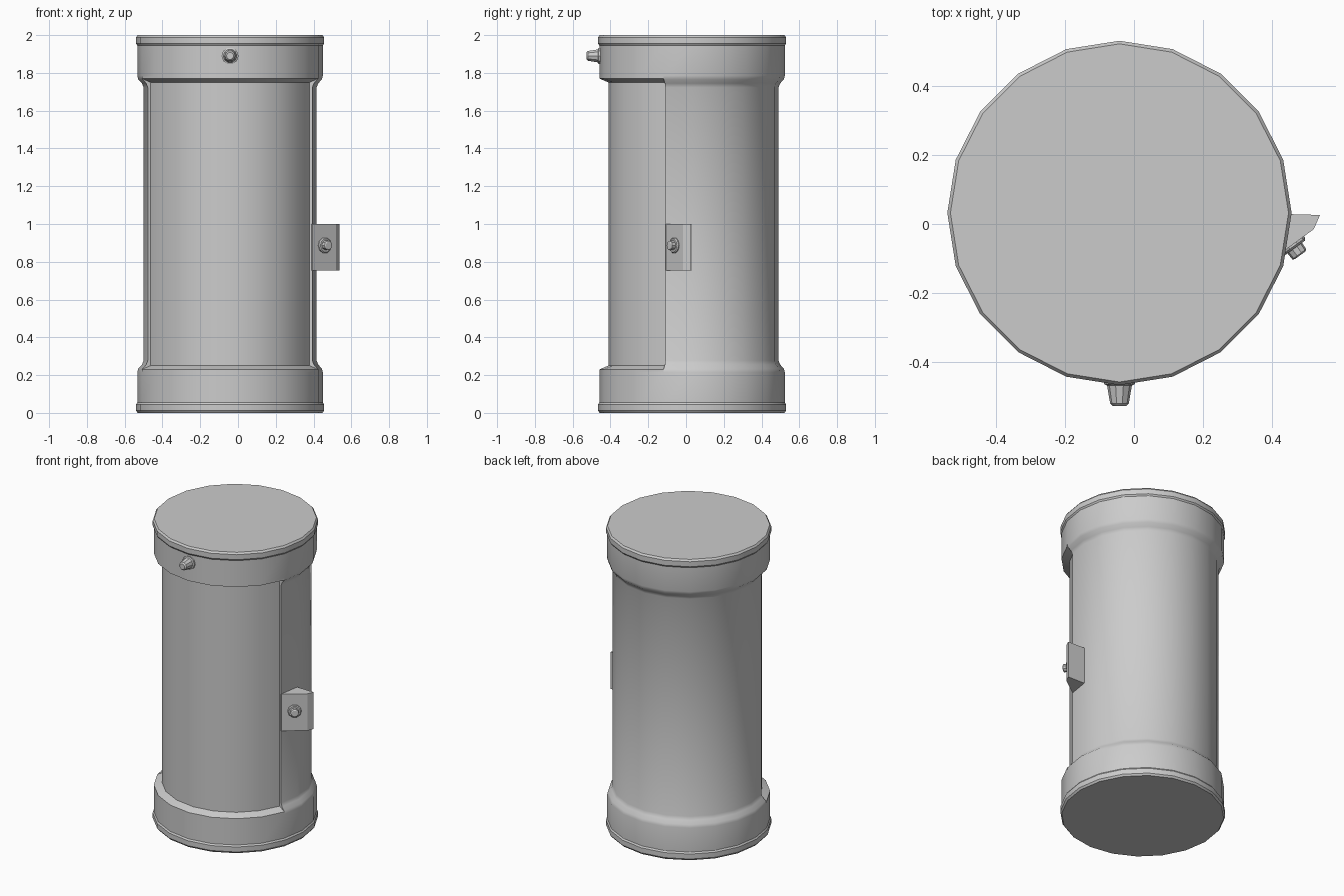
import bpy, bmesh, math
from mathutils import Vector

if "Cube" in bpy.data.objects:
    bpy.data.objects.remove(bpy.data.objects["Cube"])

CX, CY = -0.042, 0.032   # canister axis


def finish(name, bm, angle=30):
    bmesh.ops.remove_doubles(bm, verts=bm.verts, dist=1e-5)
    bmesh.ops.recalc_face_normals(bm, faces=bm.faces)
    me = bpy.data.meshes.new(name)
    bm.to_mesh(me)
    bm.free()
    ob = bpy.data.objects.new(name, me)
    bpy.context.collection.objects.link(ob)
    bpy.ops.object.select_all(action='DESELECT')
    ob.select_set(True)
    bpy.context.view_layer.objects.active = ob
    bpy.ops.object.shade_smooth_by_angle(angle=math.radians(angle))
    return ob


def loft(name, columns):
    """Join vertical columns of points into a closed, capped surface."""
    bm = bmesh.new()
    cols = [[bm.verts.new(p) for p in c] for c in columns]
    for a, b in zip(cols, cols[1:] + cols[:1]):
        for k in range(len(a) - 1):
            quad = (a[k], b[k], b[k + 1], a[k + 1])
            if (quad[0].co - quad[1].co).length + (quad[2].co - quad[3].co).length > 1e-5:
                bm.faces.new(quad)
    bmesh.ops.remove_doubles(bm, verts=bm.verts, dist=1e-5)
    bmesh.ops.holes_fill(bm, edges=[e for e in bm.edges if e.is_boundary], sides=0)
    return finish(name, bm)


def mirrored(half):
    return half + [(r, 2 - z) for r, z in reversed(half)]


# canister: swelling bands at the back, recessed door panel with ledges in front
rim = [(0.489, 0), (0.498, 0.012), (0.498, 0.045), (0.491, 0.055)]
back = mirrored(rim + [(0.491, 0.215), (0.486, 0.235), (0.467, 0.255), (0.458, 0.277)])
front = mirrored(rim + [(0.491, 0.215), (0.491, 0.23), (0.465, 0.241), (0.443, 0.25)])
steps = [(i, back) for i in range(-1, 12)] + [(i, front) for i in range(11, 20)]
loft("canister_body", [
    [(CX + r * math.cos(math.radians(18 * i)), CY + r * math.sin(math.radians(18 * i)), z)
     for r, z in prof] for i, prof in steps])

# latch block on the right door seam
outline = [(0.39, -0.11), (0.52, -0.015), (0.538, 0.026), (0.40, 0.03)]
loft("latch_block", [[(x, y, 0.755), (x, y, 1.0)] for x, y in outline])


def knob(name, base, direction, profile, sides=10):
    rot = Vector(direction).to_track_quat('Z', 'Y')
    cols = []
    for i in range(sides):
        a = math.tau * i / sides
        cols.append([Vector(base) + rot @ Vector((r * math.cos(a), r * math.sin(a), h))
                     for r, h in profile])
    return loft(name, cols)


# button on the latch and nozzle on the upper band
knob("latch_button", (0.458, -0.060, 0.887), (0.095, -0.13, 0),
     [(0.042, -0.01), (0.042, 0.006), (0.036, 0.012), (0.026, 0.012), (0.025, 0.034), (0.019, 0.038)])
knob("valve_nozzle", (CX, CY - 0.491, 1.89), (0, -1, 0),
     [(0.045, -0.01), (0.045, 0.004), (0.036, 0.008), (0.027, 0.060), (0.019, 0.068)])
